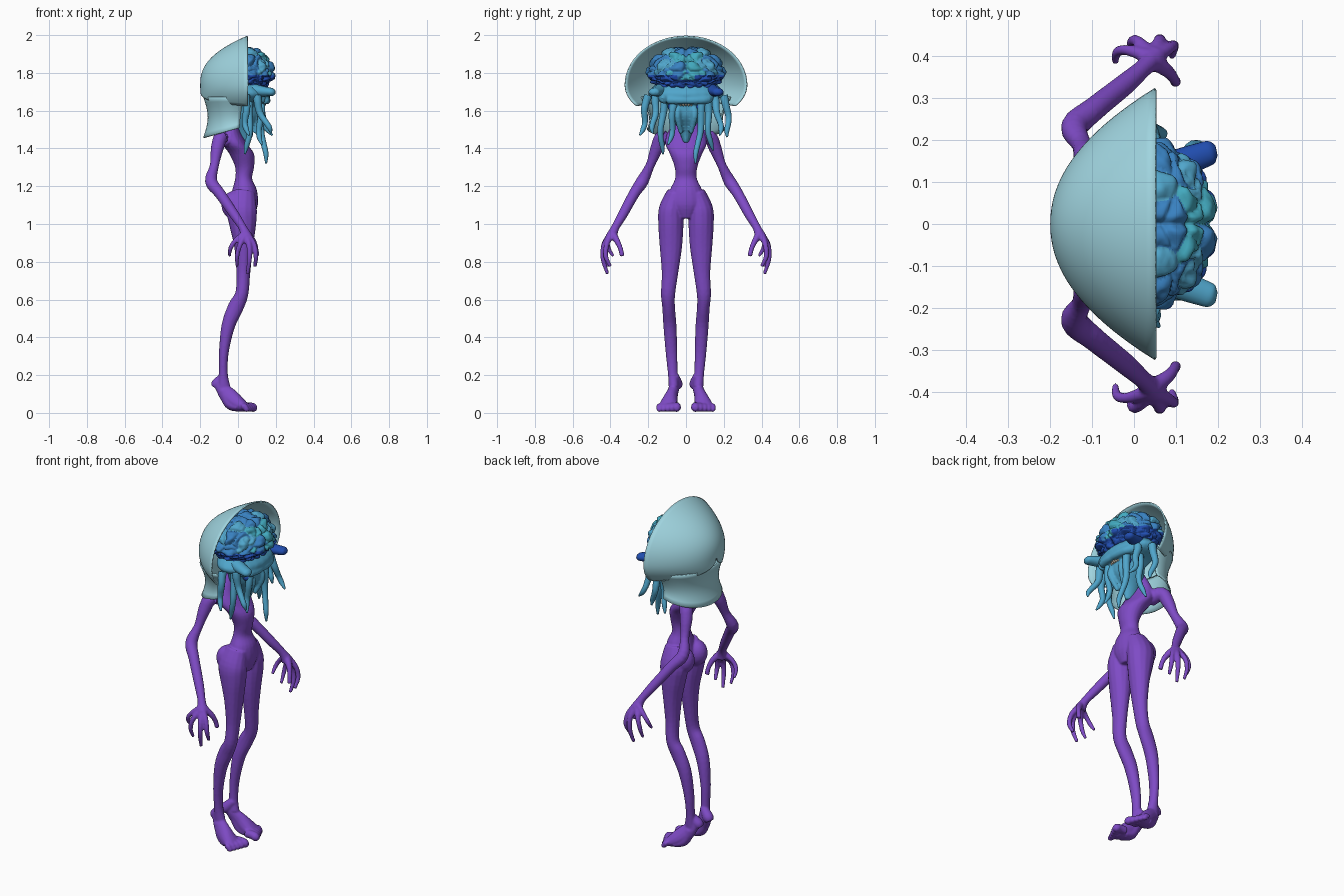
import bpy, bmesh, math
from mathutils import Vector, noise

cube = bpy.data.objects.get("Cube")
if cube:
    bpy.data.objects.remove(cube)


def material(name, rgb):
    m = bpy.data.materials.new(name)
    m.use_nodes = True
    m.diffuse_color = (*rgb, 1)
    m.node_tree.nodes["Principled BSDF"].inputs["Base Color"].default_value = (*rgb, 1)
    return m


PURPLE = material("purple skin", (.21, .07, .56))
SHELL = material("pale teal shell", (.35, .66, .74))
BLUE = material("brain blue", (.04, .22, .53))
DARK = material("deep blue", (.015, .075, .43))
TEAL = material("brain teal", (.055, .4, .52))
LIGHT = material("light blue skin", (.08, .38, .6))
BEIGE = material("tooth beige", (.5, .45, .35))


def finish(name, bm, mats, voxel=0):
    bmesh.ops.recalc_face_normals(bm, faces=bm.faces)
    me = bpy.data.meshes.new(name)
    bm.to_mesh(me)
    bm.free()
    me.shade_smooth()
    for m in mats:
        me.materials.append(m)
    ob = bpy.data.objects.new(name, me)
    bpy.context.collection.objects.link(ob)
    if voxel:  # fuse overlapping tubes into one skin
        r = ob.modifiers.new("fuse", 'REMESH')
        r.mode, r.voxel_size, r.use_smooth_shade = 'VOXEL', voxel, True
        s = ob.modifiers.new("soften", 'SMOOTH')
        s.factor, s.iterations = .5, 3
    return ob


def resample(pts, steps=4):
    """Catmull-Rom interpolation through the points."""
    p = [pts[0]] + pts + [pts[-1]]
    out = []
    for i in range(1, len(p) - 2):
        for k in range(steps):
            t = k / steps
            out.append([.5 * (2 * b + (c - a) * t + (2 * a - 5 * b + 4 * c - d) * t * t
                              + (3 * b - a - 3 * c + d) * t ** 3)
                        for a, b, c, d in zip(p[i - 1], p[i], p[i + 1], p[i + 2])])
    return out + [list(pts[-1])]


def tube(bm, pts, side=1, sides=14, level=False):
    """Loft through (x, y, z, depth radius[, width radius]); level keeps rings flat."""
    pts = resample([tuple(q) if len(q) == 5 else (*q, q[3]) for q in pts])
    pos = [Vector((q[0], q[1] * side, q[2])) for q in pts]
    rings = []
    for i, q in enumerate(pts):
        t = (pos[min(i + 1, len(pos) - 1)] - pos[max(i - 1, 0)]).normalized()
        if level:
            t = Vector((0, 0, -1))
        ref = Vector((0, 1, 0)) if abs(t.y) < .9 else Vector((1, 0, 0))
        u = (ref - t * ref.dot(t)).normalized()
        v = t.cross(u)
        rings.append([bm.verts.new(pos[i] + v * q[3] * math.cos(a) + u * q[4] * math.sin(a))
                      for a in (k * math.tau / sides for k in range(sides))])
    for a, b in zip(rings, rings[1:]):
        for k in range(sides):
            n = (k + 1) % sides
            bm.faces.new((a[k], a[n], b[n], b[k]))
    bm.faces.new(rings[0])
    bm.faces.new(rings[-1])


def ball(bm, centre, radii, div=3):
    vs = bmesh.ops.create_icosphere(bm, subdivisions=div, radius=1)["verts"]
    for v in vs:
        v.co = Vector(centre) + Vector([a * b for a, b in zip(v.co, radii)])


def sheet(name, rows, thick):
    """Open grid of points given a thickness."""
    bm = bmesh.new()
    grid = [[bm.verts.new(p) for p in row] for row in rows]
    for a, b in zip(grid, grid[1:]):
        for k in range(len(a) - 1):
            bm.faces.new((a[k], a[k + 1], b[k + 1], b[k]))
    bmesh.ops.remove_doubles(bm, verts=bm.verts, dist=.0005)
    ob = finish(name, bm, [SHELL])
    ob.modifiers.new("thickness", 'SOLIDIFY').thickness = thick


# Body: torso, legs, feet, arms and hands fused into one skin
bm = bmesh.new()
tube(bm, [(-.03, 0, 1.6, .03, .04), (-.04, 0, 1.5, .05, .09), (-.02, 0, 1.43, .065, .11),
          (.02, 0, 1.37, .065, .085), (.035, 0, 1.3, .05, .06), (.03, 0, 1.24, .045, .058),
          (.035, 0, 1.18, .065, .085), (.03, 0, 1.1, .075, .1), (.03, 0, 1.03, .05, .05)],
     sides=20, level=True)
leg = [(.03, .055, 1.17, .06, .045), (.02, .078, 1.08, .08, .066), (.025, .08, 1, .072, .068),
       (.03, .08, .88, .05, .06), (.028, .085, .74, .037, .044), (.02, .095, .63, .035, .038),
       (-.012, .092, .56, .042, .034), (-.052, .085, .46, .036, .035), (-.075, .077, .32, .026, .031),
       (-.078, .07, .21, .024, .026), (-.075, .065, .14, .034, .027)]
heel = [(-.07, .06, .2, .02), (-.11, .048, .155, .03), (-.125, .045, .135, .022)]
foot = [(-.1, .055, .15, .028, .024), (-.055, .075, .095, .045, .032), (-.01, .088, .055, .044, .044),
        (.03, .095, .034, .03, .05), (.05, .097, .028, .02, .05)]
sole = [(-.075, .07, .12, .03, .028), (-.045, .08, .05, .03, .036), (.0, .09, .028, .022, .045)]
arm = [(-.06, .06, 1.45, .045), (-.09, .125, 1.46, .038), (-.11, .155, 1.4, .034),
       (-.125, .19, 1.31, .024), (-.142, .232, 1.225, .033), (-.095, .275, 1.16, .029),
       (-.02, .335, 1.05, .026), (.025, .375, .98, .022), (.045, .395, .93, .032)]
fingers = [
    [(.045, .39, .95, .022), (.08, .365, .91, .016), (.095, .347, .87, .013), (.1, .338, .83, .013)],
    [(.05, .4, .94, .02), (.085, .42, .89, .014), (.095, .425, .83, .013), (.09, .4, .775, .009)],
    [(.045, .4, .94, .02), (.06, .435, .88, .015), (.06, .438, .81, .013), (.05, .415, .735, .009)],
    [(.04, .4, .94, .02), (.01, .435, .89, .014), (-.005, .435, .83, .012), (-.005, .41, .775, .008)],
    [(.035, .4, .95, .018), (-.015, .415, .91, .013), (-.04, .41, .87, .012), (-.045, .385, .83, .008)]]
for s in (1, -1):
    for part in (leg, heel, foot, sole, arm, *fingers):
        tube(bm, part, s)
    ball(bm, (-.02, s * .06, 1.1), (.068, .06, .075))
    for k in range(5):  # toes, largest on the inside
        y, r = .05 + .023 * k, .023 - .002 * k
        tube(bm, [(.02, y, .034, r), (.06 - .006 * k, y, .034, r),
                  (.085 - .01 * k, y, r + .004, r), (.1 - .01 * k, y, r + .002, r * .5)], s, 10)
finish("body", bm, [PURPLE], .0055)

# Domed shell, open toward the face
rows = []
for i in range(25):
    s = i / 24
    row = []
    for k in range(49):
        a = math.radians(-36 + 252 * k / 48)
        h = .262 * s ** .85 if math.sin(a) > 0 else .19 * s ** .4
        row.append((-.2 + .25 * s ** 2.1, .325 * s * math.cos(a), 1.735 + h * math.sin(a)))
    rows.append(row)
sheet("shell_dome", rows, .008)

# Flared neck guard below the dome
rows = []
for i in range(9):
    t = i / 8
    w = .235 - .1 * t + .065 * t ** 3
    back = .178 - .025 * math.sin(t * math.pi)
    rows.append([(-back * math.cos(a) - .02 * t * (1 - math.cos(a)), w * math.sin(a),
                  1.675 - .22 * t + .045 * t * (1 - math.cos(a)))
                 for a in (math.radians(-100 + 200 * k / 32) for k in range(33))])
sheet("shell_neck_guard", rows, .007)

# Brain with broad rounded folds and a central groove
bm = bmesh.new()
bmesh.ops.create_icosphere(bm, subdivisions=6, radius=1)
FREQ = 2.5


def cell(d):
    d = Vector((d.x, abs(d.y), d.z)) * FREQ
    return noise.voronoi(d + .35 * noise.noise_vector(d * 1.3))


for f in bm.faces:
    d = f.calc_center_median().normalized()
    p = cell(d)[1][0] / FREQ
    if d.z < -.02 and abs(d.y) > .22 or d.z < -.3:
        f.material_index = 1
    elif p.x > .2 and p.y < .45 and noise.noise(p * 5 + Vector((0, d.y > 0, 0))) > -.15:
        f.material_index = 2
    elif noise.noise(p * 7) > .2:
        f.material_index = 3
for v in bm.verts:
    d = v.co.normalized()
    dist = cell(d)[0]
    fold = min(1, (dist[1] - dist[0]) * 2) ** .5
    k = .87 + .14 * fold - .12 * math.exp(-(d.y / .05) ** 2)
    k += .02 * noise.noise(d * 9)
    v.co = Vector((.03 + .17 * d.x * k, .214 * d.y * k,
                   1.79 + (.157 if d.z > 0 else .1) * d.z * k))
finish("brain", bm, [BLUE, DARK, TEAL, LIGHT])

# Head under the brain, narrowing into the throat
bm = bmesh.new()
tube(bm, [(.03, 0, 1.75, .09, .15), (.045, 0, 1.7, .12, .2), (.05, 0, 1.665, .115, .18),
          (.045, 0, 1.635, .09, .11), (.04, 0, 1.57, .085, .08), (.025, 0, 1.5, .055, .04),
          (.025, 0, 1.43, .035, .015)], sides=24, level=True)
for s in (1, -1):
    tube(bm, [(.07, .12, 1.68, .035), (.13, .11, 1.66, .025), (.15, .04, 1.655, .022),
              (.15, -.01, 1.655, .02)], s)
    tube(bm, [(.11, .04, 1.62, .022), (.125, .045, 1.57, .018), (.09, .025, 1.48, .012)], s)
finish("head", bm, [LIGHT], .007)

# Forward pointing horns, one dark and one light
for name, s, mat in (("dark_horn", 1, DARK), ("light_horn", -1, LIGHT)):
    bm = bmesh.new()
    tube(bm, [(.06, .12, 1.715, .035, .045), (.11, .145, 1.705, .03, .036),
              (.16, .163, 1.7, .024, .032), (.185, .172, 1.698, .02, .028),
              (.197, .175, 1.698, .008, .012)], s)
    finish(name, bm, [mat])

# Eyes and teeth
bm = bmesh.new()
for s in (1, -1):
    ball(bm, (.11, s * .072, 1.62), (.024, .024, .024))
finish("eyes", bm, [DARK])
bm = bmesh.new()
for k in range(-2, 3):
    ball(bm, (.137 - .002 * k * k, k * .014, 1.635), (.012, .007, .012), 2)
finish("teeth", bm, [BEIGE])

# Hanging tentacles: root x, root y, tip x, tip y, tip z
bm = bmesh.new()
for i, (x, y, tx, ty, tz) in enumerate((
        (.04, -.2, .05, -.235, 1.47), (.1, -.16, .17, -.17, 1.48), (.06, -.11, .05, -.135, 1.37),
        (.12, -.05, .12, -.09, 1.42), (.12, .09, .14, .06, 1.32), (.06, .11, .05, .13, 1.39),
        (.1, .15, .18, .18, 1.47), (.04, .2, .06, .23, 1.46))):
    path = []
    for k in range(8):
        t = k / 7
        sway = .014 * math.sin(t * 7 + i * 2) * t
        path.append((x + (tx - x) * t ** 1.5 + sway, y + (ty - y) * t ** .7 - sway,
                     1.68 + (tz - 1.68) * t, (.023 - .011 * t) * (1 if k < 7 else .4)))
    tube(bm, path, sides=10)
finish("tentacles", bm, [LIGHT])
